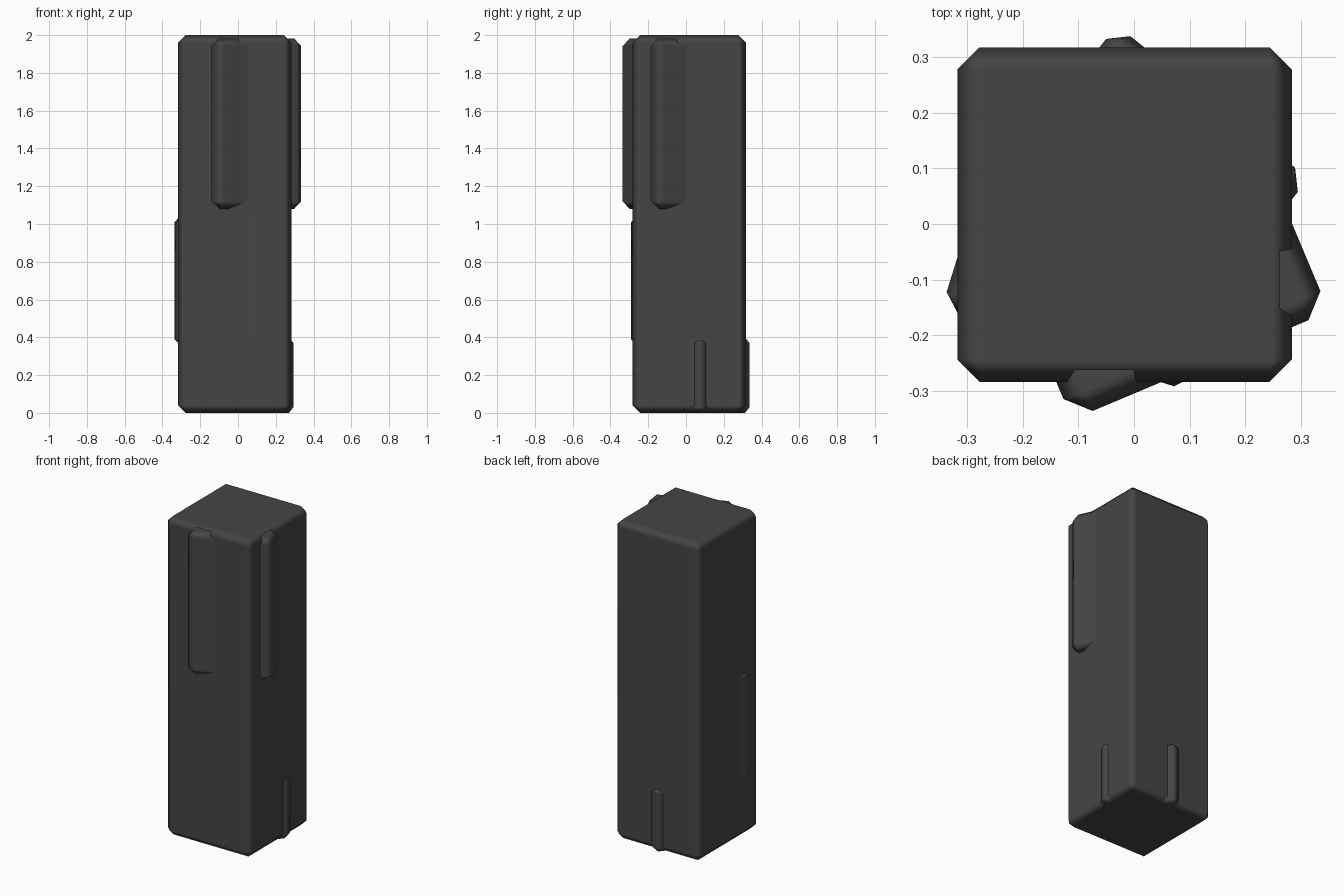
import bpy
from math import radians

if "Cube" in bpy.data.objects:
    bpy.data.objects.remove(bpy.data.objects["Cube"])

# Dark stone colour shared by all parts
stone = bpy.data.materials.new("dark_stone")
stone.diffuse_color = (0.06, 0.06, 0.057, 1)
stone.use_nodes = True
stone.node_tree.nodes["Principled BSDF"].inputs["Base Color"].default_value = stone.diffuse_color


def block(name, centre, size, z0, z1, turn=0, bevel=0.04):
    """Square chamfered block standing from z0 to z1, turned about z."""
    bpy.ops.mesh.primitive_cube_add(size=1, location=(*centre, (z0 + z1) / 2))
    ob = bpy.context.object
    ob.name = name
    ob.scale = (size, size, z1 - z0)
    bpy.ops.object.transform_apply(location=False, rotation=False, scale=True)
    ob.rotation_euler.z = radians(turn)
    bpy.ops.object.shade_smooth()
    mod = ob.modifiers.new("chamfer", 'BEVEL')
    mod.width = bevel
    mod.segments = 1
    mod.limit_method = 'ANGLE'
    mod.harden_normals = True
    ob.data.materials.append(stone)
    return ob


# Main pillar
block("pillar", (-0.017, 0.017), 0.60, 0, 2.0)

# Turned inner blocks whose corners poke through the pillar faces
block("upper_block", (0.0225, -0.0235), 0.50, 1.08, 1.982, 22.8)
block("middle_block", (-0.0475, -0.0025), 0.48, 0.35, 1.05, -17.3)
block("lower_block", (0.004, 0.047), 0.44, 0, 0.40, -38.6, 0.031)
